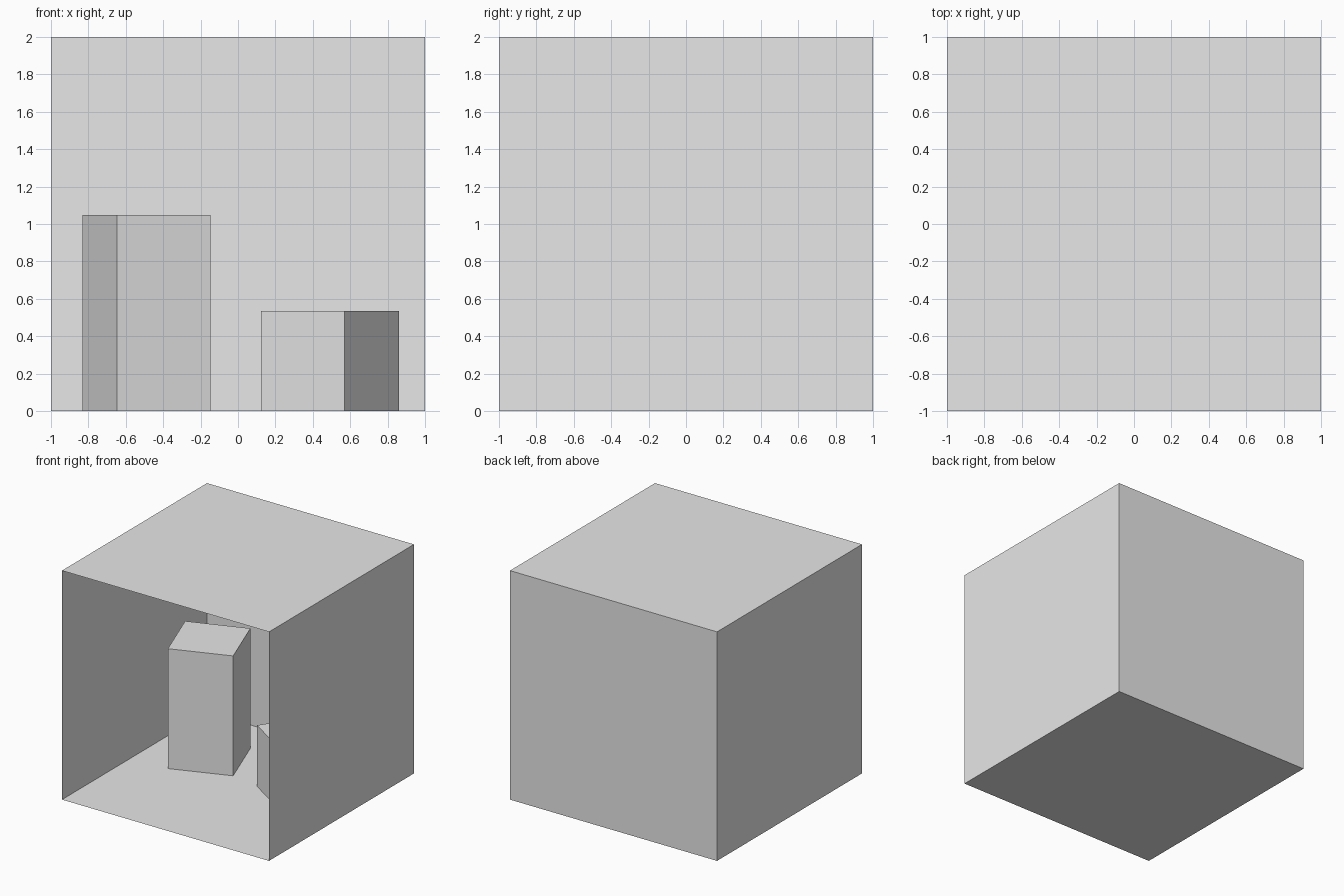
import bpy
import bmesh
from math import radians
from mathutils import Matrix, Vector

if "Cube" in bpy.data.objects:
    bpy.data.objects.remove(bpy.data.objects["Cube"], do_unlink=True)

# One plain grey for everything
grey = bpy.data.materials.new("plain_grey")
grey.use_nodes = True
colour = (0.8, 0.8, 0.8, 1.0)
grey.diffuse_color = colour
grey.node_tree.nodes["Principled BSDF"].inputs["Base Color"].default_value = colour


def make_box(name, size, centre, turn=0.0, open_front=False):
    """Box standing on the ground, turned about z; optionally an open room."""
    bm = bmesh.new()
    bmesh.ops.create_cube(bm, size=1.0)
    if open_front:
        bm.normal_update()
        front = [f for f in bm.faces if f.normal.y < -0.9]
        bmesh.ops.delete(bm, geom=front, context="FACES")
        bmesh.ops.reverse_faces(bm, faces=bm.faces[:])  # walls face inward
    bm.transform(Matrix.Translation((0, 0, 0.5)))
    bm.transform(Matrix.Diagonal(Vector(size)).to_4x4())
    mesh = bpy.data.meshes.new(name)
    bm.to_mesh(mesh)
    bm.free()
    mesh.materials.append(grey)
    obj = bpy.data.objects.new(name, mesh)
    obj.location = (centre[0], centre[1], 0)
    obj.rotation_euler.z = radians(turn)
    bpy.context.collection.objects.link(obj)
    return obj


# Room: floor, ceiling, back and side walls, open at the front
make_box("room_shell", (2, 2, 2), (0, 0), open_front=True)

# Two square blocks standing on the floor
make_box("tall_block", (0.534, 0.534, 1.047), (-0.489, 0.30), turn=20.2)
make_box("short_block", (0.534, 0.534, 0.534), (0.492, 0.166), turn=-33.2)
